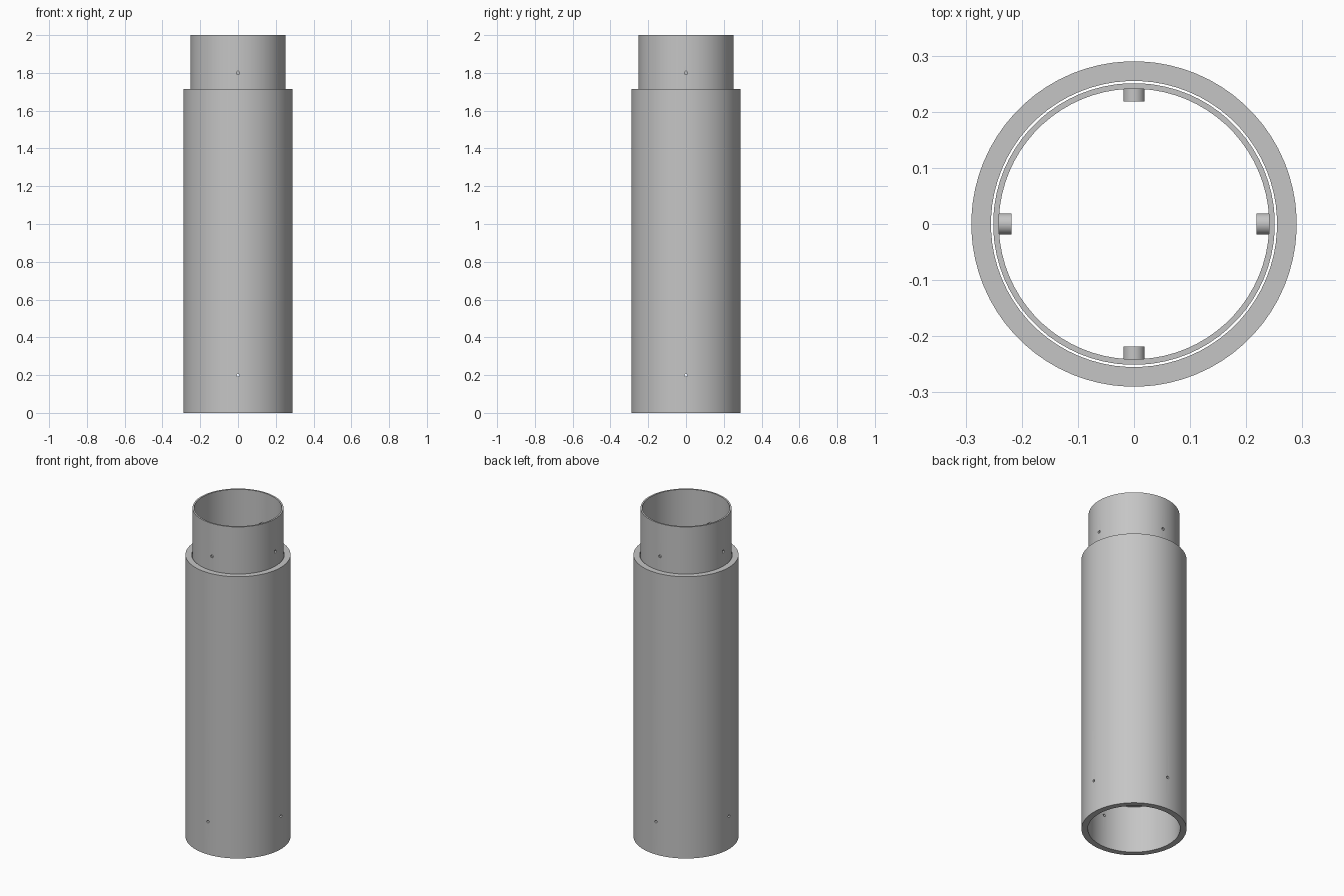
import bpy
import bmesh
from math import cos, sin, pi
from mathutils import Matrix, Vector

cube = bpy.data.objects.get("Cube")
if cube:
    bpy.data.objects.remove(cube, do_unlink=True)

SEGMENTS = 72

metal = bpy.data.materials.new("grey metal")
metal.use_nodes = True
metal.diffuse_color = (0.56, 0.56, 0.56, 1)
metal.node_tree.nodes["Principled BSDF"].inputs["Base Color"].default_value = metal.diffuse_color


def add_object(name, bm):
    bmesh.ops.recalc_face_normals(bm, faces=bm.faces)
    mesh = bpy.data.meshes.new(name)
    bm.to_mesh(mesh)
    bm.free()
    mesh.materials.append(metal)
    obj = bpy.data.objects.new(name, mesh)
    bpy.context.collection.objects.link(obj)
    return obj


def activate(obj):
    bpy.ops.object.select_all(action="DESELECT")
    obj.select_set(True)
    bpy.context.view_layer.objects.active = obj


def make_tube(name, outer, inner, bottom, top):
    """Open pipe with a wall, facets centred on the four axes."""
    bm = bmesh.new()
    profile = [(outer, bottom), (outer, top), (inner, top), (inner, bottom)]
    rings = []
    for i in range(SEGMENTS):
        a = 2 * pi * (i + 0.5) / SEGMENTS
        rings.append([bm.verts.new((r * cos(a), r * sin(a), z)) for r, z in profile])
    for i, ring in enumerate(rings):
        following = rings[(i + 1) % SEGMENTS]
        for j in range(4):
            k = (j + 1) % 4
            bm.faces.new((ring[j], following[j], following[k], ring[k]))
    return add_object(name, bm)


def radial_pegs(name, radius, start, end, z, sides):
    """Four short cylinders pointing outward, a quarter turn apart."""
    bm = bmesh.new()
    for i in range(4):
        turn = Matrix.Rotation(i * pi / 2, 4, "Z")
        place = Matrix.Translation(Vector(((start + end) / 2, 0, z)))
        bmesh.ops.create_cone(bm, cap_ends=True, segments=sides,
                              radius1=radius, radius2=radius, depth=end - start,
                              matrix=turn @ place @ Matrix.Rotation(pi / 2, 4, "Y"))
    return add_object(name, bm)


def drill(tube, radius, start, end, z):
    """Cut four radial screw holes through the wall."""
    cutter = radial_pegs("hole_cutter", radius, start, end, z, 20)
    cutter.hide_render = True
    mod = tube.modifiers.new("screw holes", "BOOLEAN")
    mod.operation = "DIFFERENCE"
    mod.solver = "EXACT"
    mod.object = cutter
    activate(tube)
    bpy.ops.object.modifier_apply(modifier=mod.name)
    bpy.data.objects.remove(cutter, do_unlink=True)


# Outer sleeve with screw holes near the bottom
outer_tube = make_tube("outer_tube", 0.29, 0.255, 0, 1.715)
drill(outer_tube, 0.008, 0.23, 0.31, 0.2)

# Sliding inner tube with screw holes near the top
inner_tube = make_tube("inner_tube", 0.251, 0.241, 0.285, 2)
drill(inner_tube, 0.009, 0.23, 0.26, 1.8)

# Nuts fixed inside the inner tube behind its holes
nuts = radial_pegs("inner_nuts", 0.019, 0.218, 0.2415, 1.8, 32)

for part in (outer_tube, inner_tube, nuts):
    activate(part)
    bpy.ops.object.shade_smooth_by_angle(angle=pi / 6)
